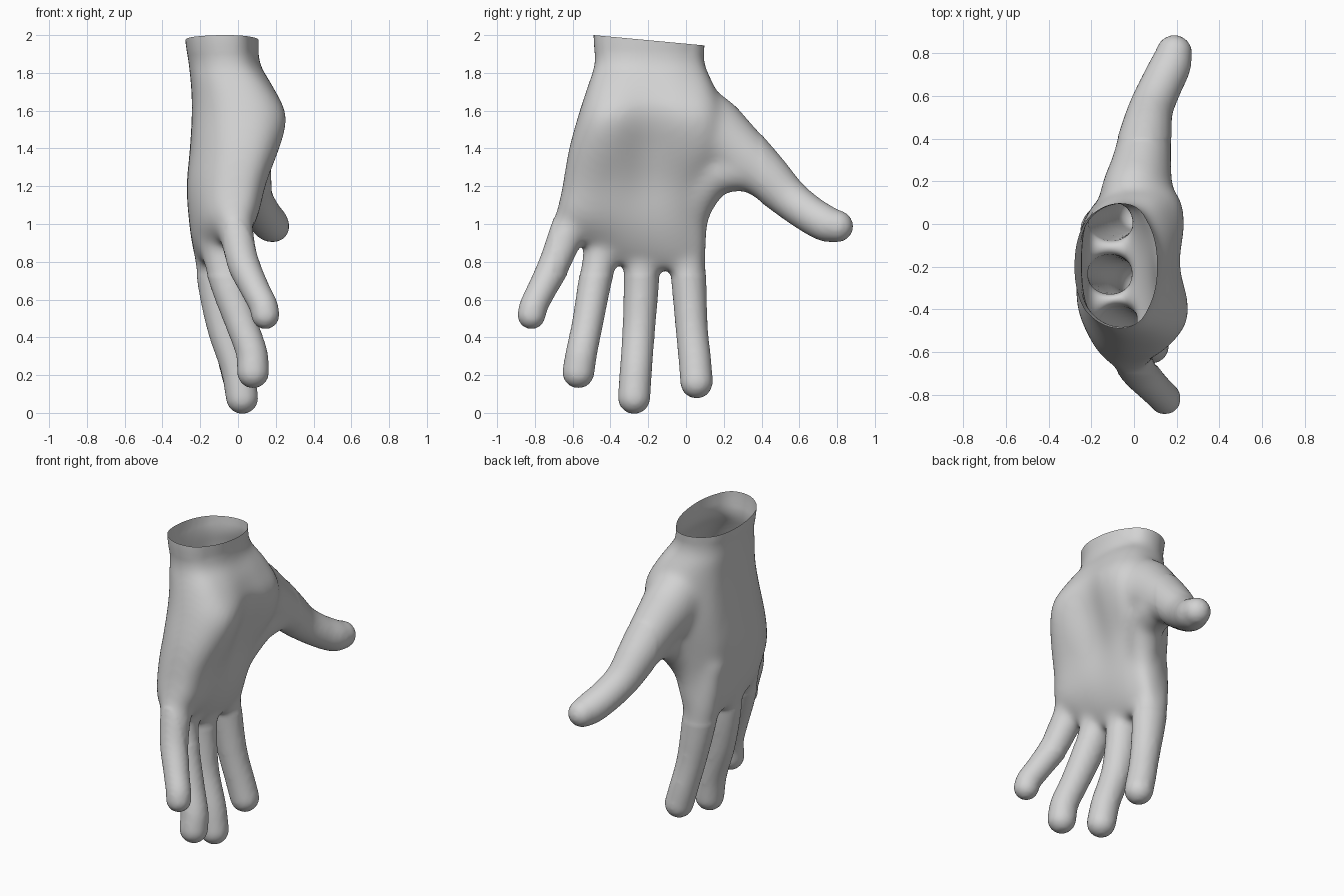
import bpy, bmesh, math
from mathutils import Vector

if "Cube" in bpy.data.objects:
    bpy.data.objects.remove(bpy.data.objects["Cube"])


def spline(rows, steps=5):
    """Catmull-Rom resampling of rows of numbers."""
    pts = [Vector(r) for r in rows]
    pts = [2 * pts[0] - pts[1]] + pts + [2 * pts[-1] - pts[-2]]
    out = []
    for i in range(1, len(pts) - 2):
        a, b, c, d = pts[i - 1:i + 3]
        for s in range(steps):
            t = s / steps
            out.append(0.5 * (2 * b + (c - a) * t + (2 * a - 5 * b + 4 * c - d) * t * t
                              + (3 * b - a - 3 * c + d) * t ** 3))
    out.append(pts[-2])
    return out


def loft(bm, rings):
    """Skin a list of point rings and close both ends."""
    loops = [[bm.verts.new(p) for p in ring] for ring in rings]
    n = len(loops[0])
    for lo, hi in zip(loops, loops[1:]):
        for k in range(n):
            bm.faces.new((lo[k], lo[(k + 1) % n], hi[(k + 1) % n], hi[k]))
    bm.faces.new(loops[0][::-1])
    bm.faces.new(loops[-1])


def finger(bm, rows, root_depth=1.0, sides=20):
    """Tube along rows of (x, y, z, radius), round at its domed tip."""
    pts = spline(rows)
    centres = [p.to_3d() for p in pts]
    radii = [p[3] for p in pts]
    end = (centres[-1] - centres[-2]).normalized()
    tip, r = centres[-1].copy(), radii[-1]
    for k in range(1, 7):
        a = math.radians(14 * k)
        centres.append(tip + end * r * math.sin(a))
        radii.append(r * math.cos(a))
    rings = []
    for i, c in enumerate(centres):
        t = (centres[min(i + 1, len(centres) - 1)] - centres[max(i - 1, 0)]).normalized()
        u = (Vector((1, 0, 0)) - t * t.x).normalized()
        w = t.cross(u)
        u = u * (1 + (root_depth - 1) * max(0.0, 1 - i / (0.7 * len(pts))))
        rings.append([c + radii[i] * (u * math.cos(2 * math.pi * k / sides)
                                      + w * math.sin(2 * math.pi * k / sides))
                      for k in range(sides)])
    loft(bm, rings)


def palm(bm, rows, sides=40):
    """Rounded sections from rows of (z, y low, y high, back x, palm x)."""
    rings = []
    for z, y0, y1, xb, xp in (tuple(r) for r in spline(rows)):
        power = 0.92 if z > 1.8 else 0.8
        ring = []
        for k in range(sides):
            a = 2 * math.pi * k / sides
            c, s = math.cos(a), math.sin(a)
            c = math.copysign(abs(c) ** power, c)
            s = math.copysign(abs(s) ** power, s)
            y = (y0 + y1) / 2 + c * (y1 - y0) / 2
            x = (xb + xp) / 2 + s * (xp - xb) / 2
            x += 0.22 * max(0.0, -0.4 - y)      # back rounds off to the little finger
            x += 0.25 * max(0.0, y - 0.02)
            # finger roots sit lower towards the index finger
            slope = 0.13 * min(1.0, max(0.0, (1.05 - z) / 0.2))
            ring.append(Vector((x, y, z - slope * (y + 0.35))))
        rings.append(ring)
    loft(bm, rings)


bm = bmesh.new()

# palm and wrist
palm(bm, [(2.12, -.49, .10, -.28, .11), (1.98, -.49, .10, -.28, .11),
          (1.85, -.485, .10, -.262, .12), (1.72, -.525, .155, -.248, .195),
          (1.58, -.57, .20, -.245, .25), (1.40, -.62, .21, -.255, .22),
          (1.20, -.655, .15, -.272, .15), (1.02, -.68, .115, -.26, .095),
          (.89, -.58, .105, -.24, .035), (.79, -.46, .085, -.205, -.03)])

# thumb
finger(bm, [(-.03, -.04, 1.67, .14), (.005, .12, 1.51, .185), (.035, .28, 1.38, .155),
            (.055, .42, 1.255, .13), (.08, .54, 1.14, .108), (.127, .65, 1.055, .1),
            (.17, .74, 1.003, .097), (.188, .80, .988, .086)], 0.88)
# web between thumb and index finger
finger(bm, [(-.05, .03, .98, .07), (-.01, .07, 1.14, .10),
            (.03, .16, 1.26, .11), (.045, .28, 1.29, .12)])
# index finger
finger(bm, [(-.14, -.02, 1.12, .095), (-.12, .005, .85, .098), (-.095, .018, .65, .092),
            (-.06, .03, .45, .086), (-.02, .047, .28, .087), (.01, .056, .162, .087)], 1.25)
# middle finger
finger(bm, [(-.155, -.21, 1.12, .09), (-.12, -.23, .85, .097), (-.105, -.238, .65, .093),
            (-.07, -.25, .44, .087), (-.005, -.265, .23, .086), (.022, -.275, .080, .087)], 1.25)
# ring finger
finger(bm, [(-.145, -.41, 1.15, .09), (-.095, -.445, .88, .094), (-.05, -.485, .68, .088),
            (.02, -.522, .47, .083), (.072, -.553, .32, .084), (.08, -.57, .215, .086)], 1.2)
# little finger
finger(bm, [(-.07, -.54, 1.2, .09), (-.015, -.62, .98, .095), (.025, -.69, .80, .087),
            (.088, -.76, .66, .078), (.134, -.805, .57, .076), (.145, -.818, .518, .076)])

bmesh.ops.recalc_face_normals(bm, faces=bm.faces)
mesh = bpy.data.meshes.new("hand")
bm.to_mesh(mesh)
bm.free()
hand = bpy.data.objects.new("hand", mesh)
bpy.context.collection.objects.link(hand)
bpy.context.view_layer.objects.active = hand
hand.select_set(True)

# fuse the parts into one soft skin
remesh = hand.modifiers.new("fuse", 'REMESH')
remesh.mode = 'VOXEL'
remesh.voxel_size = 0.014
soften = hand.modifiers.new("soften", 'SMOOTH')
soften.factor = 0.5
soften.iterations = 10
for name in ("fuse", "soften"):
    bpy.ops.object.modifier_apply(modifier=name)

bm = bmesh.new()
bm.from_mesh(hand.data)

# blend the thumb root and finger roots into the palm
blend = [v for v in bm.verts if 0.73 < v.co.z < 1.9 and -0.7 < v.co.y < 0.4]
for _ in range(25):
    bmesh.ops.smooth_vert(bm, verts=blend, factor=0.5,
                          use_axis_x=True, use_axis_y=True, use_axis_z=True)
bm.normal_update()


def mound(co, y, z, ry, rz):
    return math.exp(-((co.y - y) / ry) ** 2 - ((co.z - z) / rz) ** 2)


# hollow of the palm, heel of the palm and base of the thumb
moves = []
for v in bm.verts:
    d = (0.034 * mound(v.co, -.43, 1.56, .16, .22) + 0.012 * mound(v.co, .04, 1.5, .14, .2)
         - 0.06 * mound(v.co, -.19, 1.36, .16, .3))
    moves.append((v, d * max(0.0, v.normal.x)))
for v, d in moves:
    v.co.x += d

# open wrist cut
bmesh.ops.bisect_plane(bm, geom=bm.verts[:] + bm.edges[:] + bm.faces[:],
                       plane_co=(0, -.49, 2.0), plane_no=(0, .093, 1), clear_outer=True)
bm.to_mesh(hand.data)
bm.free()

skin = bpy.data.materials.new("plain grey")
skin.diffuse_color = (0.65, 0.65, 0.65, 1)
skin.use_nodes = True
skin.node_tree.nodes["Principled BSDF"].inputs["Base Color"].default_value = skin.diffuse_color
hand.data.materials.clear()
hand.data.materials.append(skin)
bpy.ops.object.shade_smooth()
